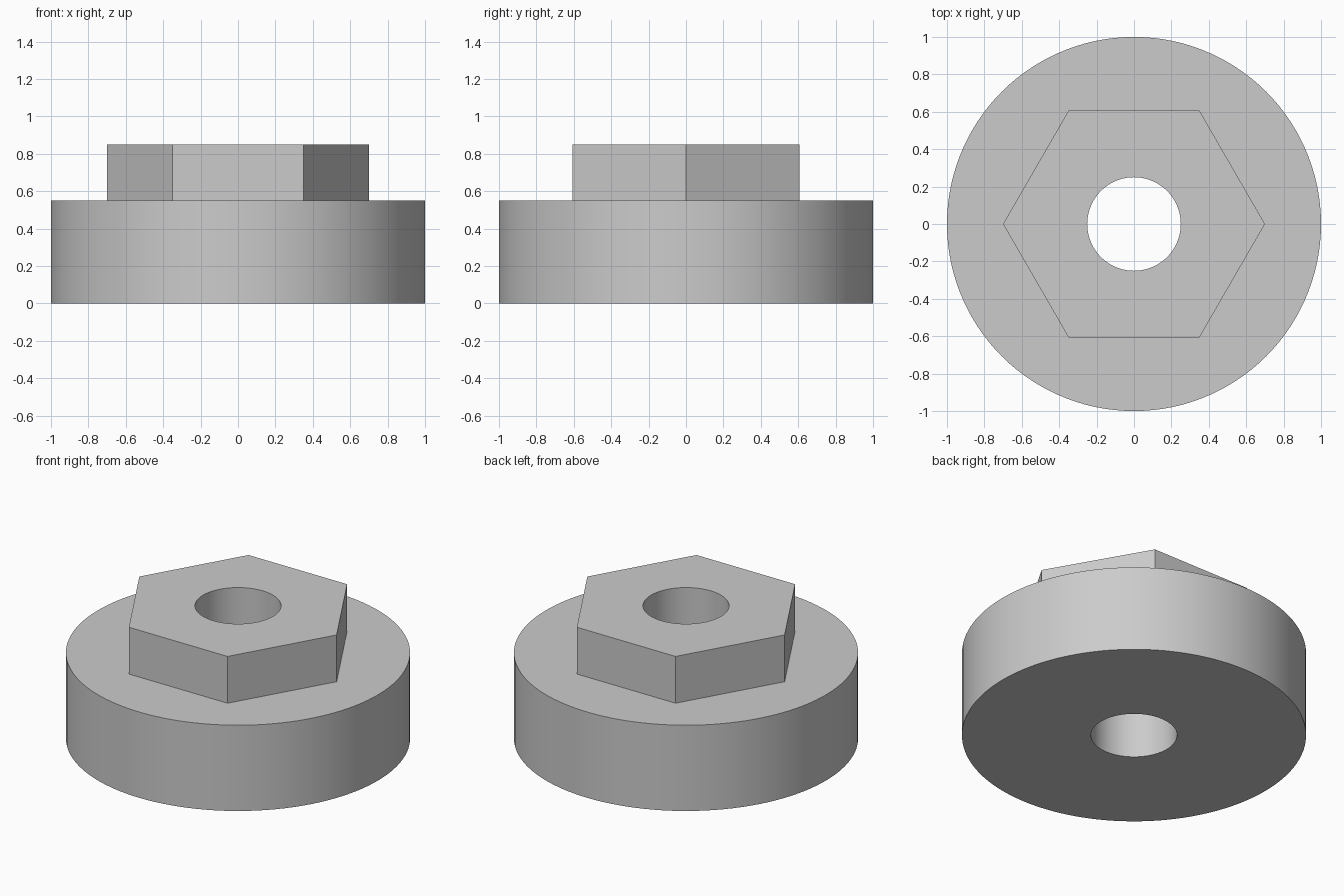
import bpy
import bmesh
from math import cos, pi, radians, sin

cube = bpy.data.objects.get("Cube")
if cube:
    bpy.data.objects.remove(cube, do_unlink=True)

SEGMENTS = 120  # multiple of six, so the hexagon corners fall on vertices
BORE, FLANGE, HEX = 0.25, 1.0, 0.70
FLANGE_TOP, HEX_TOP = 0.55, 0.85


def circle(radius):
    return lambda angle: radius


def hexagon(corner_radius):
    # Distance from the centre to the hexagon outline, corners on the x axis
    return lambda a: corner_radius * cos(pi / 6) / cos(a % (pi / 3) - pi / 6)


def add_ring(bm, outline, z):
    angles = [2 * pi * i / SEGMENTS for i in range(SEGMENTS)]
    return [bm.verts.new((outline(a) * cos(a), outline(a) * sin(a), z)) for a in angles]


# Plain grey metal
grey = bpy.data.materials.new("grey_metal")
grey.use_nodes = True
colour = (0.6, 0.6, 0.6, 1.0)
grey.diffuse_color = colour
grey.node_tree.nodes["Principled BSDF"].inputs["Base Color"].default_value = colour

# Closed section: underside, round flange, hexagonal head, through bore
section = [
    (circle(BORE), 0),
    (circle(FLANGE), 0),
    (circle(FLANGE), FLANGE_TOP),
    (hexagon(HEX), FLANGE_TOP),
    (hexagon(HEX), HEX_TOP),
    (circle(BORE), HEX_TOP),
]
bm = bmesh.new()
rings = [add_ring(bm, outline, z) for outline, z in section]
for lower, upper in zip(rings, rings[1:] + rings[:1]):
    for i in range(SEGMENTS):
        j = (i + 1) % SEGMENTS
        bm.faces.new((lower[i], lower[j], upper[j], upper[i]))
bmesh.ops.recalc_face_normals(bm, faces=bm.faces)

mesh = bpy.data.meshes.new("flanged_hex_bushing")
bm.to_mesh(mesh)
bm.free()
mesh.materials.append(grey)
bushing = bpy.data.objects.new("flanged_hex_bushing", mesh)
bpy.context.collection.objects.link(bushing)

# Smooth round walls, crisp rims and hexagon corners
bpy.ops.object.select_all(action="DESELECT")
bushing.select_set(True)
bpy.context.view_layer.objects.active = bushing
bpy.ops.object.shade_smooth_by_angle(angle=radians(30))
